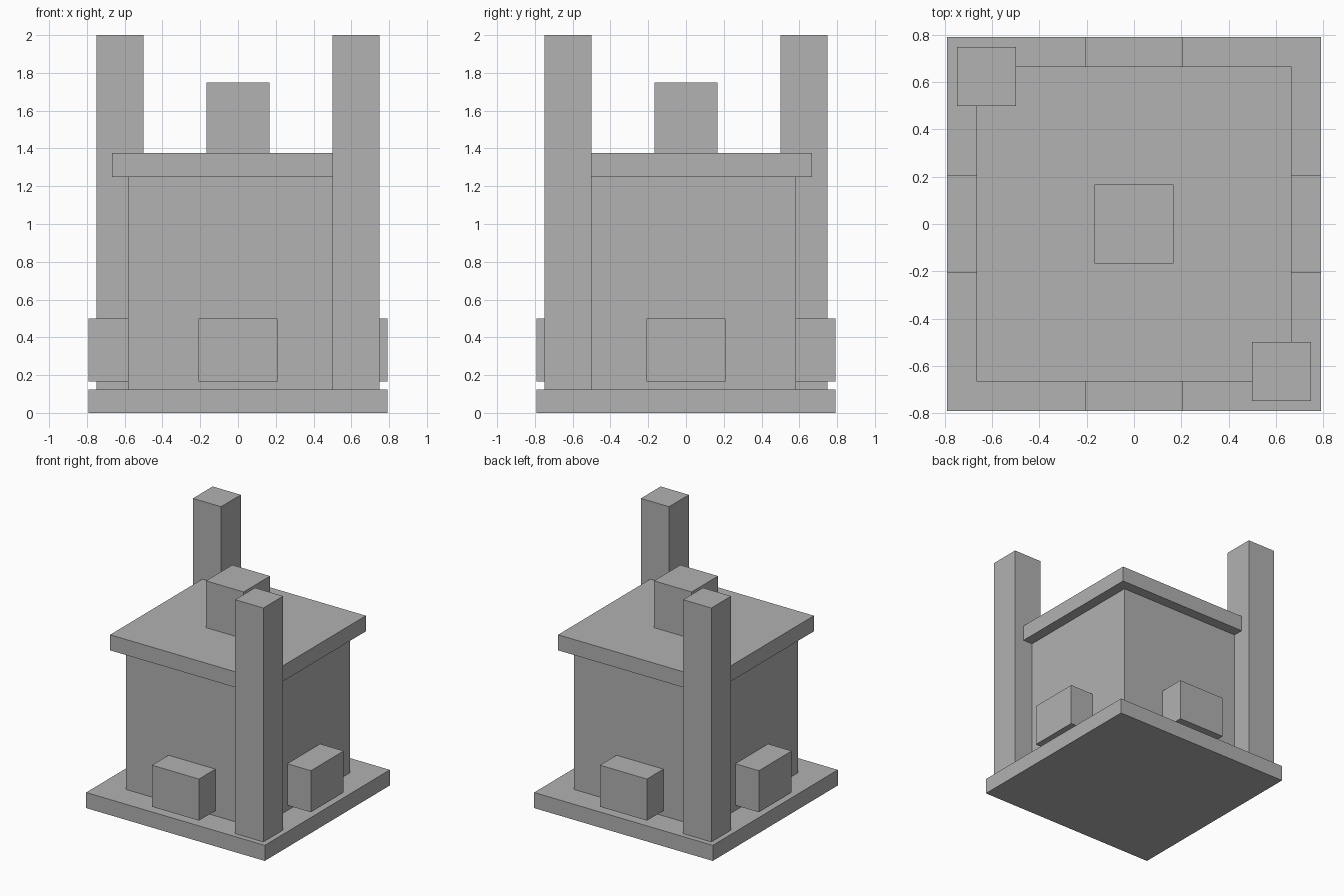
import bpy
import bmesh
from mathutils import Vector

cube = bpy.data.objects.get("Cube")
if cube:
    bpy.data.objects.remove(cube, do_unlink=True)

# Single plain grey
grey = bpy.data.materials.new("plain_grey")
grey.use_nodes = True
GREY = (0.445, 0.445, 0.445, 1)
grey.diffuse_color = GREY
for node in grey.node_tree.nodes:
    if node.type == 'BSDF_PRINCIPLED':
        node.inputs["Base Color"].default_value = GREY


def box(name, low, high):
    """Make an axis-aligned box between two corners."""
    low, high = Vector(low), Vector(high)
    bm = bmesh.new()
    bmesh.ops.create_cube(bm, size=1)
    bmesh.ops.scale(bm, vec=high - low, verts=bm.verts)
    mesh = bpy.data.meshes.new(name)
    bm.to_mesh(mesh)
    bm.free()
    mesh.materials.append(grey)
    obj = bpy.data.objects.new(name, mesh)
    obj.location = (low + high) / 2
    bpy.context.collection.objects.link(obj)
    return obj


def slab(name, half, bottom, top):
    """Make a square block centred on the vertical axis."""
    return box(name, (-half, -half, bottom), (half, half, top))


BASE, BODY, POST = 0.792, 0.583, 0.75
FLOOR, EAVES, ROOF = 0.125, 1.25, 1.375

# Central stack
slab("base_plate", BASE, 0, FLOOR)
slab("main_body", BODY, FLOOR, EAVES)
slab("roof_slab", 0.667, EAVES, ROOF)
slab("roof_block", 0.167, ROOF, 1.75)

# Tall posts on two opposite corners
for name, sx in (("front_left_post", 1), ("back_right_post", -1)):
    post = box(name, (0.5, -POST, FLOOR), (POST, -0.5, 2))
    post.location.x *= sx
    post.location.y *= sx

# Low block raised off the base on each wall
W, LOW, HIGH = 0.208, 0.167, 0.5
for name, s in (("front", -1), ("back", 1)):
    block = box(name + "_wall_block", (-W, BODY, LOW), (W, BASE, HIGH))
    block.location.y *= s
for name, s in (("right", -1), ("left", 1)):
    block = box(name + "_wall_block", (BODY, -W, LOW), (BASE, W, HIGH))
    block.location.x *= s
